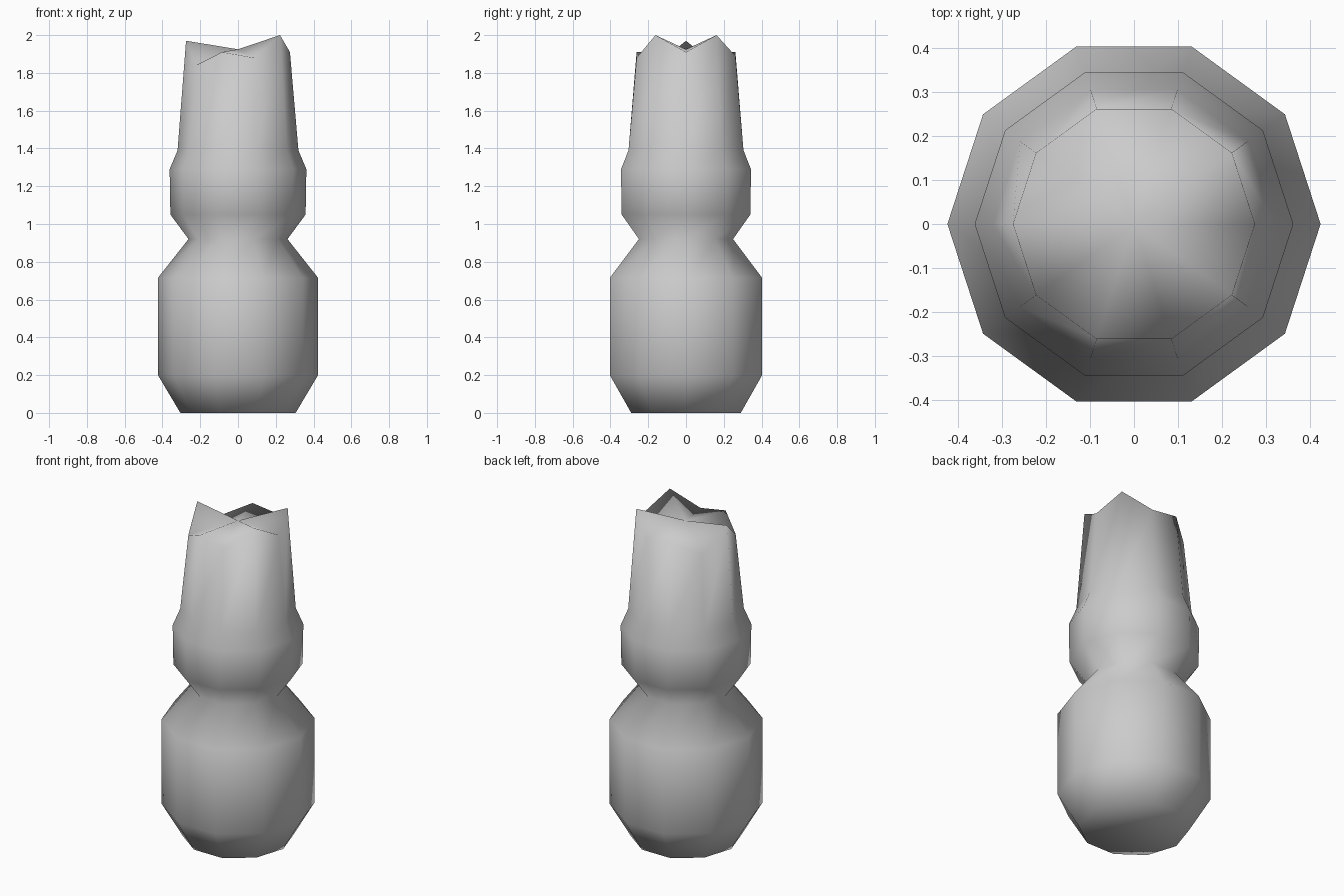
import bpy, bmesh, math

if "Cube" in bpy.data.objects:
    bpy.data.objects.remove(bpy.data.objects["Cube"])

SIDES = 10
# body profile from foot to below the rim: (radius, height)
PROFILE = [(0.305, 0.0), (0.424, 0.2), (0.424, 0.715), (0.262, 0.92),
           (0.358, 1.05), (0.362, 1.29), (0.32, 1.39)]
# jagged rim heights for each corner, starting at +x, counter-clockwise
RIM = [1.91, 2.0, 1.89, 1.91, 1.84, 1.97, 1.84, 1.91, 1.88, 2.0]
RIM_RADIUS = 0.275

bm = bmesh.new()


def corner(i, r, z):
    a = 2 * math.pi * i / SIDES
    return bm.verts.new((r * math.cos(a), r * math.sin(a), z))


# turned body rings plus the uneven rim
rings = [[corner(i, r, z) for i in range(SIDES)] for r, z in PROFILE]
rings.append([corner(i, RIM_RADIUS, z) for i, z in enumerate(RIM)])
for low, high in zip(rings, rings[1:]):
    for i in range(SIDES):
        j = (i + 1) % SIDES
        bm.faces.new((low[i], low[j], high[j], high[i]))

# folded top and flat base
tip = bm.verts.new((0, 0, 1.925))
for i in range(SIDES):
    bm.faces.new((rings[-1][i], rings[-1][(i + 1) % SIDES], tip))
bm.faces.new(rings[0][::-1])

for f in bm.faces:
    f.smooth = True
mesh = bpy.data.meshes.new("turned_body")
bm.to_mesh(mesh)
bm.free()
body = bpy.data.objects.new("turned_body", mesh)
bpy.context.collection.objects.link(body)
